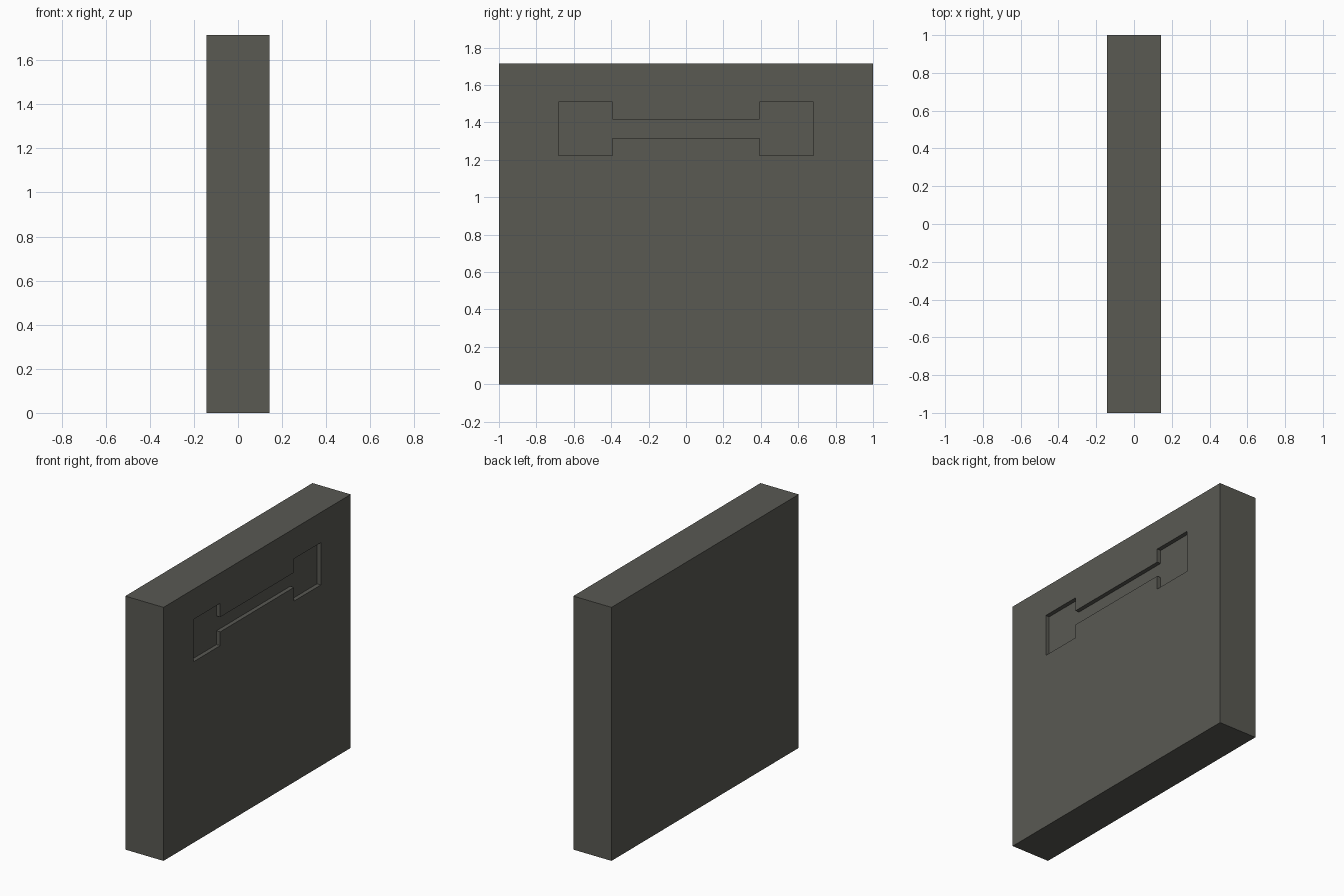
import bpy, bmesh

if "Cube" in bpy.data.objects:
    bpy.data.objects.remove(bpy.data.objects["Cube"])

W, H = 2 / 7, 12 / 7          # slab thickness and height (length is 2)
DEPTH = 0.028                 # recess depth
ZC = 1.367                    # recess centre height
Y_OUT, Y_IN = 0.681, 0.394    # outer and inner ends of the square pockets
POCKET, BAR = 0.143, 0.05     # half heights of pockets and bar

mat = bpy.data.materials.new("dark_grey")
mat.diffuse_color = (0.1, 0.1, 0.086, 1)
mat.use_nodes = True
mat.node_tree.nodes["Principled BSDF"].inputs["Base Color"].default_value = mat.diffuse_color


def make_object(name, bm):
    bmesh.ops.recalc_face_normals(bm, faces=bm.faces)
    mesh = bpy.data.meshes.new(name)
    bm.to_mesh(mesh)
    bm.free()
    mesh.materials.append(mat)
    obj = bpy.data.objects.new(name, mesh)
    bpy.context.collection.objects.link(obj)
    return obj


# Upright slab
bm = bmesh.new()
bmesh.ops.create_cube(bm, size=1)
bmesh.ops.scale(bm, vec=(W, 2, H), verts=bm.verts)
bmesh.ops.translate(bm, vec=(0, 0, H / 2), verts=bm.verts)
slab = make_object("slab", bm)

# Dumbbell-shaped cutter, mirrored from its upper outline
upper = [(-Y_OUT, POCKET), (-Y_IN, POCKET), (-Y_IN, BAR),
         (Y_IN, BAR), (Y_IN, POCKET), (Y_OUT, POCKET)]
outline = upper + [(y, -z) for y, z in reversed(upper)]
bm = bmesh.new()
face = bm.faces.new([bm.verts.new((W / 2 - DEPTH, y, ZC + z)) for y, z in outline])
ext = bmesh.ops.extrude_face_region(bm, geom=[face], use_keep_orig=True)
bmesh.ops.translate(bm, vec=(0.1, 0, 0),
                    verts=[g for g in ext["geom"] if isinstance(g, bmesh.types.BMVert)])
cutter = make_object("recess_cutter", bm)
cutter.hide_render = True

# Cut the shallow recess into the +x face
mod = slab.modifiers.new("recess", 'BOOLEAN')
mod.operation = 'DIFFERENCE'
mod.solver = 'EXACT'
mod.object = cutter
bpy.context.view_layer.objects.active = slab
slab.select_set(True)
bpy.ops.object.modifier_apply(modifier=mod.name)
bpy.data.objects.remove(cutter, do_unlink=True)
